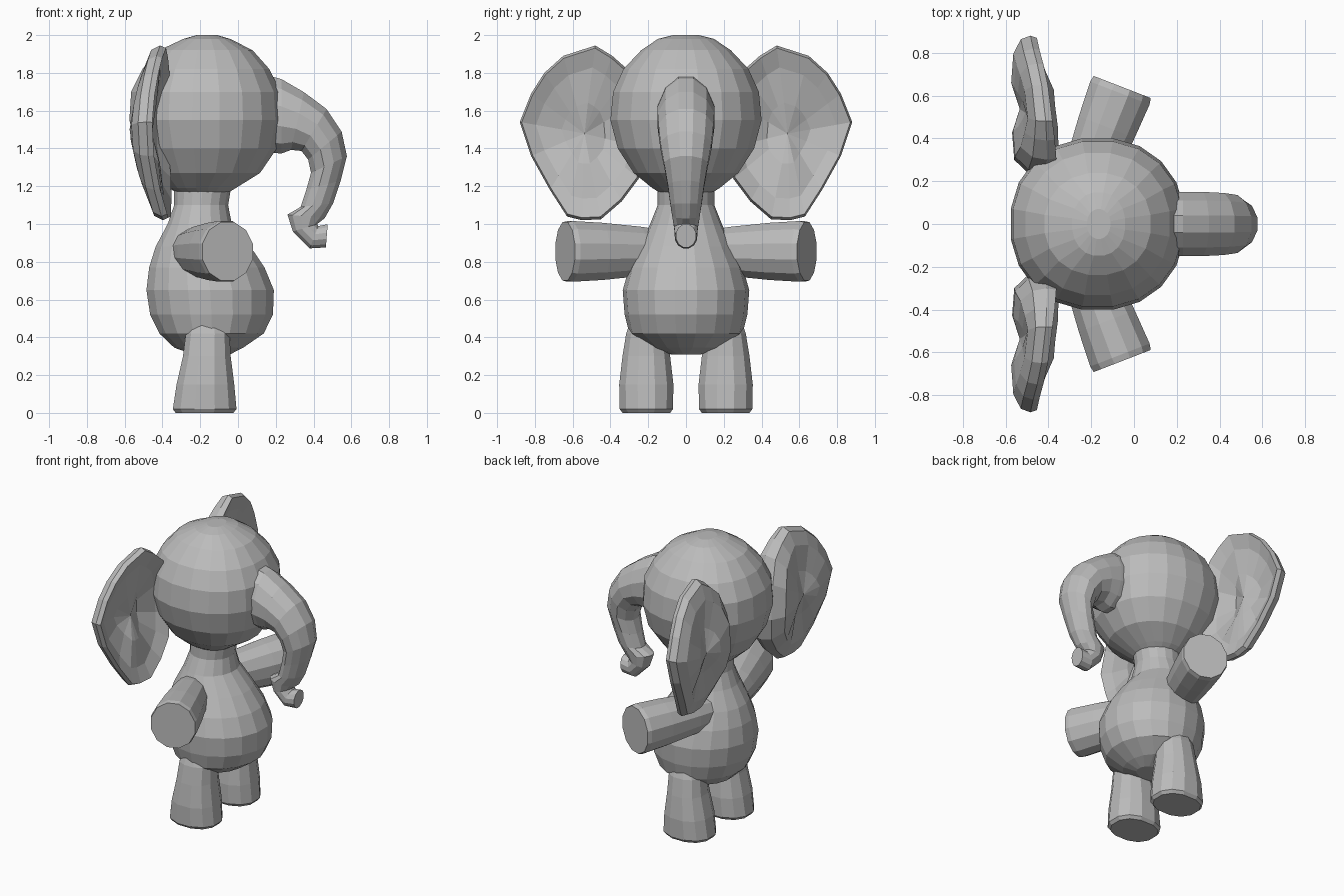
import bpy, bmesh, math
from mathutils import Vector

cube = bpy.data.objects.get("Cube")
if cube:
    bpy.data.objects.remove(cube, do_unlink=True)

grey = bpy.data.materials.new("soft grey")
grey.use_nodes = True
grey.diffuse_color = (0.5, 0.5, 0.5, 1)
grey.node_tree.nodes["Principled BSDF"].inputs["Base Color"].default_value = (0.5, 0.5, 0.5, 1)


def loft(name, rings):
    """Skin a list of equally long point rings and close both ends."""
    bm = bmesh.new()
    rows = [[bm.verts.new(p) for p in ring] for ring in rings]
    n = len(rows[0])
    for a, b in zip(rows, rows[1:]):
        for i in range(n):
            j = (i + 1) % n
            bm.faces.new((a[i], a[j], b[j], b[i]))
    for row in (rows[0], rows[-1]):
        middle = bm.verts.new(sum((v.co for v in row), Vector()) / n)
        for i in range(n):
            bm.faces.new((row[i], row[(i + 1) % n], middle))
    bmesh.ops.recalc_face_normals(bm, faces=bm.faces)
    mesh = bpy.data.meshes.new(name)
    bm.to_mesh(mesh)
    bm.free()
    mesh.materials.append(grey)
    obj = bpy.data.objects.new(name, mesh)
    bpy.context.collection.objects.link(obj)
    return obj


def oval(centre, u, v, sides=16, power=2.0):
    """Ring around a centre spanned by the half axes u and v."""
    ring = []
    for k in range(sides):
        t = 2 * math.pi * (k + 0.5) / sides
        c, s = math.cos(t), math.sin(t)
        c = math.copysign(abs(c) ** (2 / power), c)
        s = math.copysign(abs(s) ** (2 / power), s)
        ring.append(Vector(centre) + c * Vector(u) + s * Vector(v))
    return ring


def stacked(name, profile, sides, power=2.0, y=0):
    """Upright form; each level is z, back x, front x, half width."""
    return loft(name, [oval(((a + b) / 2, y, z), ((b - a) / 2, 0, 0), (0, w, 0), sides, power)
                       for z, a, b, w in profile])


# Head
stacked("head", [
    (1.16, -0.31, -0.06, 0.13), (1.19, -0.37, -0.01, 0.18), (1.27, -0.46, 0.12, 0.28),
    (1.40, -0.54, 0.21, 0.365), (1.55, -0.58, 0.24, 0.405), (1.70, -0.57, 0.23, 0.39),
    (1.82, -0.51, 0.17, 0.335), (1.92, -0.42, 0.08, 0.24), (1.98, -0.29, -0.04, 0.15),
    (2.0, -0.22, -0.11, 0.07)], 20, 2.15)

# Body with neck
stacked("body", [
    (0.31, -0.24, -0.04, 0.08), (0.345, -0.34, 0.03, 0.2), (0.42, -0.42, 0.14, 0.3),
    (0.52, -0.47, 0.19, 0.325), (0.65, -0.49, 0.195, 0.335), (0.77, -0.475, 0.145, 0.3),
    (0.88, -0.44, 0.07, 0.245), (1.0, -0.375, -0.03, 0.19), (1.1, -0.34, -0.05, 0.15),
    (1.22, -0.34, -0.03, 0.15)], 18)

# Trunk: top point, underside point and half width of each section
sections = [
    ((0.12, 1.8), (0.12, 1.38), 0.15), ((0.23, 1.77), (0.23, 1.37), 0.155),
    ((0.35, 1.7), (0.28, 1.39), 0.155), ((0.47, 1.61), (0.335, 1.385), 0.15),
    ((0.55, 1.49), (0.37, 1.34), 0.14), ((0.578, 1.36), (0.385, 1.27), 0.12),
    ((0.545, 1.23), (0.36, 1.18), 0.1), ((0.505, 1.11), (0.33, 1.09), 0.085),
    ((0.46, 1.03), (0.26, 1.05), 0.075), ((0.42, 1.0), (0.29, 0.96), 0.065),
    ((0.425, 0.99), (0.38, 0.87), 0.06), ((0.475, 1.0), (0.465, 0.875), 0.055)]
rings = []
for (ax, az), (bx, bz), w in sections:
    top, under = Vector((ax, 0, az)), Vector((bx, 0, bz))
    rings.append(oval((top + under) / 2, (top - under) / 2 * 1.02, (0, w, 0), 12))
loft("trunk", rings)

# Ear outline as y, z around the rim
ear_outline = [
    (0.3, 1.81), (0.39, 1.89), (0.48, 1.945), (0.65, 1.89), (0.75, 1.8), (0.82, 1.69),
    (0.88, 1.54), (0.82, 1.36), (0.72, 1.18), (0.63, 1.04), (0.55, 1.02), (0.45, 1.025),
    (0.34, 1.12), (0.25, 1.24), (0.22, 1.4), (0.24, 1.65)]


def ear_ring(side, scale, shift, bulge):
    ring = []
    for y, z in ear_outline:
        h = (z - 1.48) / 0.47
        x = -0.40 - 0.07 * (1 - h * h) + 0.02 * max(0, -h) + shift
        x += 0.09 * max(0, (0.5 - y) / 0.25) * bulge
        ring.append((x, side * (0.54 + (y - 0.54) * scale), 1.48 + (z - 1.48) * scale))
    return ring


for side, label in ((1, "left"), (-1, "right")):
    # Dished front, narrow rim and bulging back
    loft(label + "_ear", [
        ear_ring(side, 0.35, -0.03, 0.1), ear_ring(side, 0.75, -0.015, 0.5),
        ear_ring(side, 0.97, 0.015, 0.8), ear_ring(side, 1.0, -0.015, 0.6),
        ear_ring(side, 0.95, -0.06, 0.3), ear_ring(side, 0.75, -0.095, 0),
        ear_ring(side, 0.35, -0.105, 0)])

    # Arm, angled forward with a flat end
    axis = Vector((0.36, side * 0.93, 0)).normalized()
    across = Vector((axis.y, -axis.x, 0))
    tip = Vector((-0.055, side * 0.64, 0.855))
    loft(label + "_arm", [
        oval(tip - axis * back, across * r, (0, 0, r * 1.08), 12)
        for back, r in ((0.56, 0.105), (0.42, 0.125), (0.2, 0.145), (0.03, 0.154), (0, 0.148))])

    # Leg, flaring to a flat foot
    stacked(label + "_leg", [
        (0, -0.335, -0.02, 0.13), (0.02, -0.35, -0.003, 0.145), (0.15, -0.33, -0.015, 0.148),
        (0.3, -0.295, -0.035, 0.13), (0.42, -0.28, -0.04, 0.11),
        (0.5, -0.25, -0.07, 0.08)], 12, 2.3, side * 0.21)
